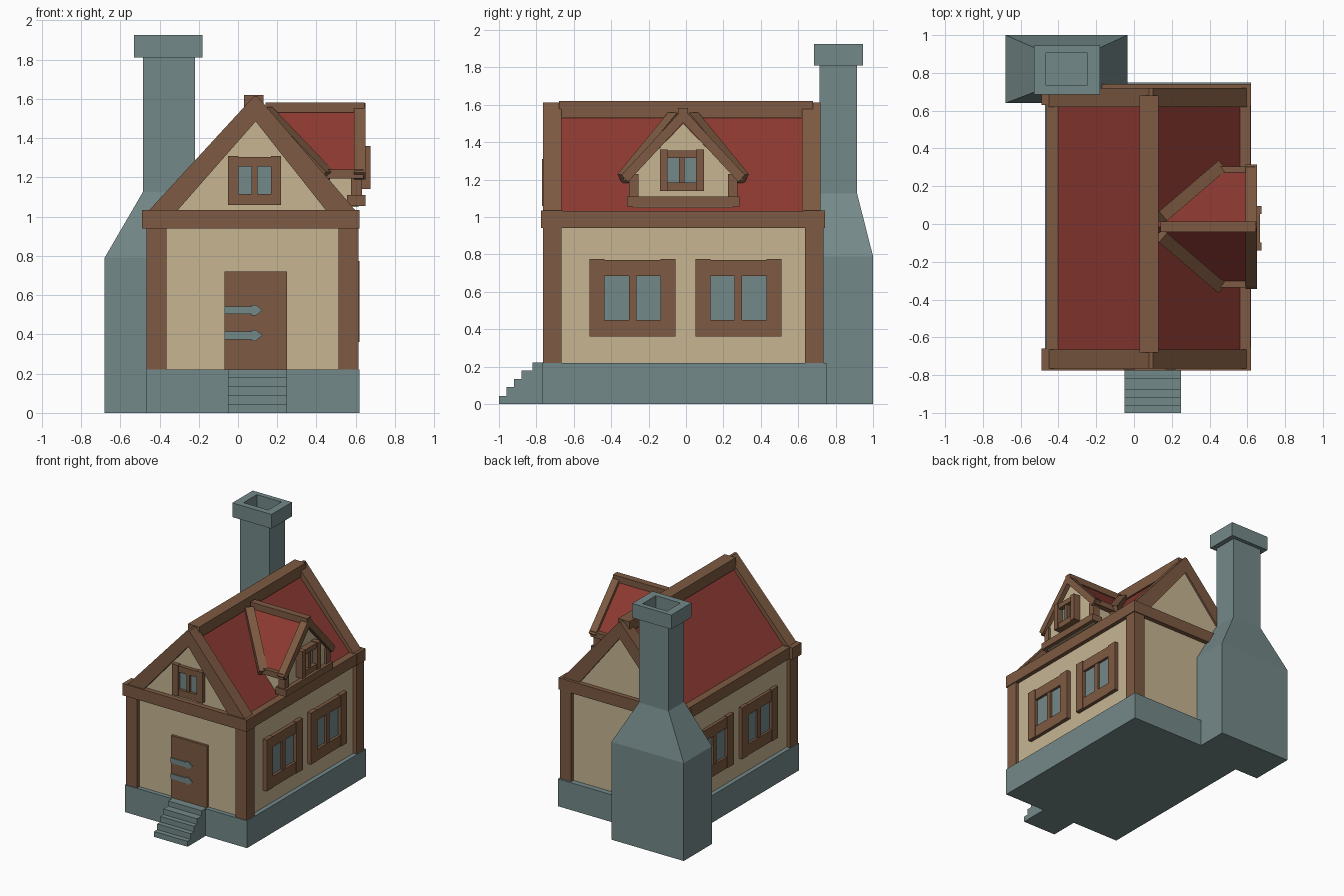
import bpy, bmesh
from mathutils import Vector, Matrix

if "Cube" in bpy.data.objects:
    bpy.data.objects.remove(bpy.data.objects["Cube"])


def material(name, rgb):
    m = bpy.data.materials.new(name)
    m.diffuse_color = (*rgb, 1)
    m.use_nodes = True
    m.node_tree.nodes["Principled BSDF"].inputs["Base Color"].default_value = m.diffuse_color
    return m


STONE = material("grey stone", (0.175, 0.25, 0.25))
WOOD = material("brown wood", (0.205, 0.102, 0.054))
PLASTER = material("cream plaster", (0.57, 0.46, 0.29))
TILE = material("red roof", (0.26, 0.041, 0.031))


def finish(bm, name, mat):
    bmesh.ops.recalc_face_normals(bm, faces=bm.faces)
    me = bpy.data.meshes.new(name)
    bm.to_mesh(me)
    bm.free()
    me.materials.append(mat)
    ob = bpy.data.objects.new(name, me)
    bpy.context.collection.objects.link(ob)
    return ob


def boxes(name, mat, *bounds):
    """One object from boxes given as x0, x1, y0, y1, z0, z1."""
    bm = bmesh.new()
    for x0, x1, y0, y1, z0, z1 in bounds:
        bmesh.ops.create_cube(bm, size=1, matrix=Matrix.Translation(
            ((x0 + x1) / 2, (y0 + y1) / 2, (z0 + z1) / 2)) @ Matrix.Diagonal((x1 - x0, y1 - y0, z1 - z0, 1)))
    return finish(bm, name, mat)


def prism(name, mat, axis, a, b, profile):
    """Extrude a (u, z) profile from a to b along axis x or y."""
    bm = bmesh.new()
    f = bm.faces.new([bm.verts.new((a, u, z) if axis == "x" else (u, a, z)) for u, z in profile])
    ext = bmesh.ops.extrude_face_region(bm, geom=[f])
    d = Vector((b - a, 0, 0)) if axis == "x" else Vector((0, b - a, 0))
    bmesh.ops.translate(bm, vec=d, verts=[v for v in ext["geom"] if isinstance(v, bmesh.types.BMVert)])
    return finish(bm, name, mat)


def beam(name, mat, p, q, w, h):
    """Square timber between two points, kept level across its width."""
    p, q = Vector(p), Vector(q)
    d = (q - p).normalized()
    side = d.cross(Vector((0, 0, 1))).normalized()
    rot = Matrix((d, side, side.cross(d))).transposed().to_4x4()
    bm = bmesh.new()
    bmesh.ops.create_cube(bm, size=1, matrix=Matrix.Translation((p + q) / 2) @ rot
                          @ Matrix.Diagonal(((q - p).length, w, h, 1)))
    return finish(bm, name, mat)


def window(name, axis, wall, out, u0, u1, z0, z1, post, rail, mull):
    """Framed two-pane window on the plane axis = wall, standing out by out."""
    def at(a, b, c, d, t):
        lo, hi = sorted((wall - 0.01 * (1 if out > 0 else -1), wall + t))
        return (lo, hi, a, b, c, d) if axis == "x" else (a, b, lo, hi, c, d)
    m = (u0 + u1) / 2
    boxes(name + "_frame", WOOD,
          at(u0, u0 + post, z0, z1, out), at(u1 - post, u1, z0, z1, out),
          at(u0 + post, u1 - post, z0, z0 + rail, out * 0.85),
          at(u0 + post, u1 - post, z1 - rail, z1 - 0.005, out * 0.85),
          at(m - mull / 2, m + mull / 2, z0 + rail, z1 - rail, out * 0.7))
    boxes(name + "_glass", STONE, at(u0 + post, u1 - post, z0 + rail, z1 - rail, out * 0.2))


# Stone base and entrance steps
boxes("foundation", STONE, (-0.47, 0.62, -0.77, 0.75, 0, 0.22))
prism("front_steps", STONE, "x", -0.05, 0.25,
      [(-0.76, 0), (-1, 0), (-1, .044), (-.96, .044), (-.96, .09), (-.92, .09), (-.92, .135),
       (-.88, .135), (-.88, .18), (-.82, .18), (-.82, .222), (-.76, .222)])

# Plaster house body with gables
prism("house_walls", PLASTER, "y", -0.735, 0.705,
      [(-0.435, 0.2), (0.585, 0.2), (0.585, 0.98), (0.08, 1.54), (-0.435, 0.98)])

# Timber frame
boxes("corner_posts", WOOD, *[(x, x + 0.1, y, y + 0.1, 0.22, 0.96)
                              for x in (-0.465, 0.513) for y in (-0.765, 0.635)])
boxes("eave_beams", WOOD,
      (-0.49, 0.62, -0.775, -0.66, 0.94, 1.035), (-0.49, 0.62, 0.63, 0.742, 0.94, 1.035),
      (-0.463, -0.39, -0.66, 0.63, 0.942, 1.033), (0.52, 0.618, -0.66, 0.63, 0.942, 1.033))

# Main roof
prism("main_roof", TILE, "y", -0.70, 0.68,
      [(-0.44, 0.99), (0.08, 1.57), (0.60, 0.99), (0.57, 0.99), (0.08, 1.535), (-0.41, 0.99)])
for side, a, b in (("front", -0.765, -0.665), ("back", 0.62, 0.72)):
    prism(side + "_gable_rafters", WOOD, "y", a, b,
          [(-0.455, 1.03), (0.08, 1.612), (0.10, 1.612), (0.60, 1.03),
           (0.45, 1.03), (0.09, 1.485), (-0.31, 1.03)])
boxes("ridge_beam", WOOD, (0.03, 0.13, -0.68, 0.68, 1.53, 1.62))

# Chimney: flared base, shaft and hollow cap
bm = bmesh.new()
rings = []
for x0, x1, y0, y1, z in [(-.68, -.035, .64, 1, 0), (-.68, -.035, .64, 1, .79),
                          (-.485, -.22, .715, .915, 1.125), (-.485, -.22, .715, .915, 1.81),
                          (-.53, -.18, .685, .945, 1.81), (-.53, -.18, .685, .945, 1.925),
                          (-.465, -.245, .735, .905, 1.925), (-.465, -.245, .735, .905, 1.78)]:
    rings.append([bm.verts.new(c) for c in ((x0, y0, z), (x1, y0, z), (x1, y1, z), (x0, y1, z))])
for r, s in zip(rings, rings[1:]):
    for i in range(4):
        j = (i + 1) % 4
        bm.faces.new((r[i], r[j], s[j], s[i]))
bm.faces.new(rings[0])
bm.faces.new(rings[-1])
finish(bm, "chimney", STONE)

# Door with strap hinges
boxes("front_door", WOOD, (-0.07, 0.25, -0.755, -0.72, 0.22, 0.72))
for i, z in enumerate((0.395, 0.523)):
    prism("door_hinge_%d" % (i + 1), STONE, "y", -0.763, -0.75,
          [(-.07, z - .02), (.07, z - .02), (.07, z - .028), (.09, z - .028), (.125, z),
           (.09, z + .028), (.07, z + .028), (.07, z + .02), (-.07, z + .02)])

# Windows: front gable and two on each long side
window("gable_window", "y", -0.735, -0.035, -0.05, 0.22, 1.06, 1.31, 0.052, 0.055, 0.03)
for side, wall, out in (("right", 0.585, 0.033), ("left", -0.435, -0.028)):
    for part, y in (("front", -0.515), ("back", 0.05)):
        window(side + "_" + part + "_window", "x", wall, out, y, y + 0.46, 0.36, 0.775, 0.08, 0.09, 0.04)

# Dormer on the right roof slope
C = -0.015
prism("dormer_walls", PLASTER, "x", 0.2, 0.615,
      [(C - .27, 1.05), (C + .27, 1.05), (C + .27, 1.22), (C, 1.50), (C - .27, 1.22)])
prism("dormer_roof", TILE, "x", 0.13, 0.61,
      [(C - .31, 1.215), (C, 1.55), (C + .31, 1.215), (C + .285, 1.2), (C, 1.505), (C - .285, 1.2)])
prism("dormer_rafters", WOOD, "x", 0.59, 0.65,
      [(C - .33, 1.225), (C, 1.58), (C + .33, 1.225), (C + .295, 1.188), (C, 1.505), (C - .295, 1.188)])
boxes("dormer_ridge", WOOD, (0.14, 0.645, C - 0.027, C + 0.027, 1.53, 1.582))
boxes("dormer_sill", WOOD, (0.555, 0.65, C - 0.3, C + 0.3, 1.055, 1.11))
boxes("dormer_posts", WOOD, *[(0.575, 0.632, C + s * .265 - .026, C + s * .265 + .026, 1.1, 1.23)
                              for s in (-1, 1)])
for side, s in (("front", -1), ("back", 1)):
    beam(side + "_valley_beam", WOOD, (0.14, C + s * .045, 1.535), (0.455, C + s * .315, 1.205), 0.065, 0.06)
    boxes(side + "_dormer_eave", WOOD, (0.43, 0.64, *sorted((C + s * .275, C + s * .32)), 1.195, 1.24))
window("dormer_window", "x", 0.615, 0.06, C - 0.125, C + 0.11, 1.14, 1.36, 0.042, 0.045, 0.03)
